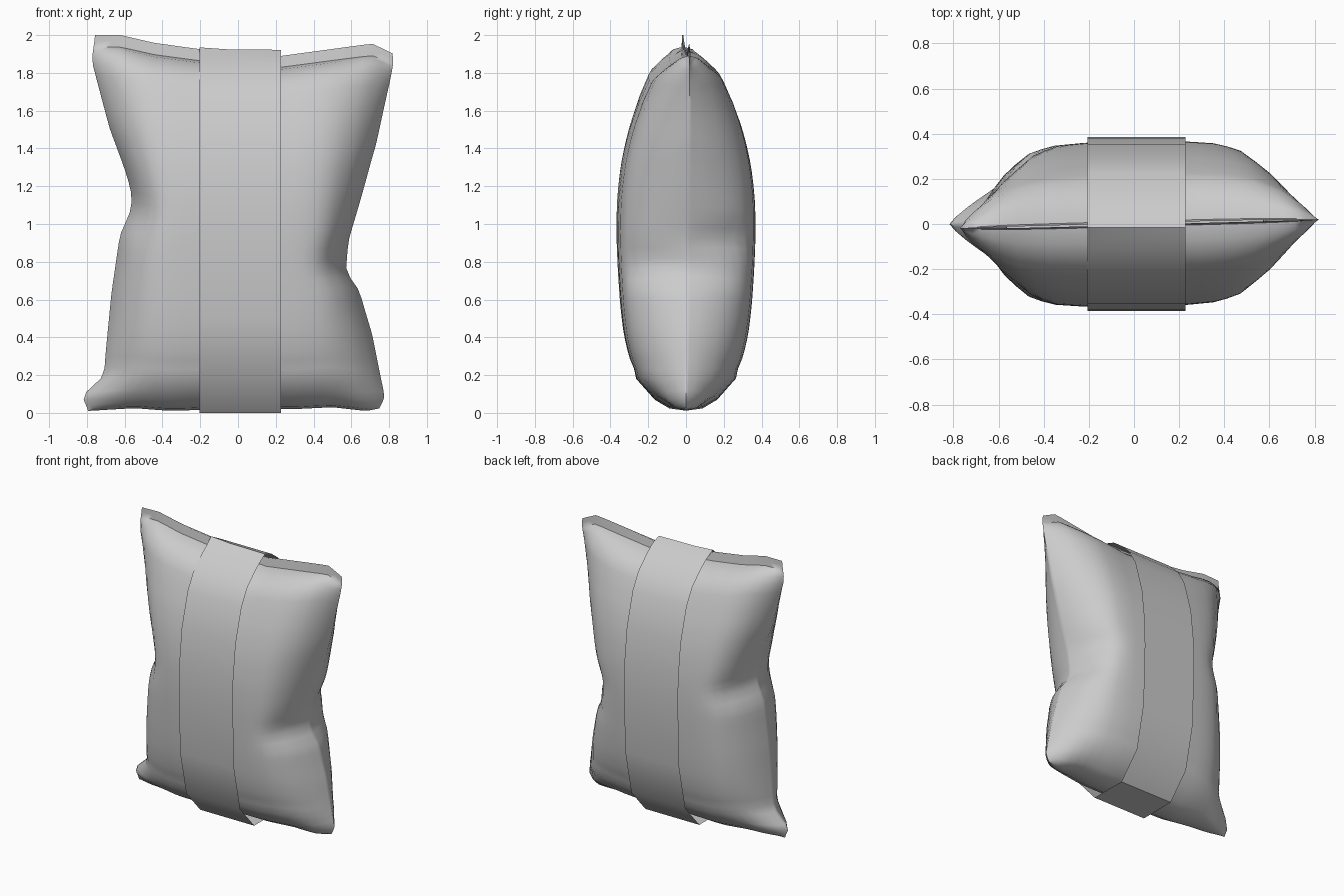
import bpy, bmesh, math

if "Cube" in bpy.data.objects:
    bpy.data.objects.remove(bpy.data.objects["Cube"])


def interp(table, x):
    """Piecewise linear lookup in a list of (x, y) pairs."""
    if x <= table[0][0]:
        return table[0][1]
    for (x0, y0), (x1, y1) in zip(table, table[1:]):
        if x <= x1:
            return y0 + (y1 - y0) * (x - x0) / (x1 - x0)
    return table[-1][1]


def soft(table, x, h):
    """Lookup averaged over a small window, rounding the kinks."""
    return sum(interp(table, x + h * k / 4) for k in range(-4, 5)) / 9


def finish(bm, name, angle):
    bmesh.ops.recalc_face_normals(bm, faces=bm.faces)
    mesh = bpy.data.meshes.new(name)
    bm.to_mesh(mesh)
    bm.free()
    ob = bpy.data.objects.new(name, mesh)
    bpy.context.collection.objects.link(ob)
    bpy.ops.object.select_all(action='DESELECT')
    ob.select_set(True)
    bpy.context.view_layer.objects.active = ob
    bpy.ops.object.shade_smooth_by_angle(angle=math.radians(angle))
    return ob


# Side seams (height, half width), top and bottom seams (x, height)
LEFT = [(0, .79), (.08, .83), (.17, .71), (.3, .70), (.6, .67), (.9, .625), (1.02, .57),
        (1.1, .56), (1.2, .585), (1.45, .68), (1.8, .775), (1.9, .76), (2, .75)]
RIGHT = [(0, .74), (.04, .78), (.4, .71), (.64, .64), (.73, .57), (.9, .585), (1.1, .645),
         (1.4, .73), (1.8, .81), (1.9, .825), (2, .80)]
TOP = [(-.75, 2), (-.62, 2), (-.45, 1.96), (-.2, 1.925), (.23, 1.89), (.71, 1.955), (.825, 1.90)]
BOTTOM = [(-.8, .01), (-.55, .025), (-.35, .01), (0, .025), (.3, .02), (.5, .03), (.68, .01), (.78, .03)]
# Half thickness up the pillow and its falloff towards the side seams
DEPTH = [(0, 0), (.006, .09), (.03, .17), (.085, .265), (.16, .315), (.26, .345), (.42, .365),
         (.53, .37), (.63, .36), (.74, .325), (.84, .265), (.92, .195), (.945, .135),
         (.962, .08), (.968, .012), (1, .004)]
FALLOFF = [(0, 1), (.3, .99), (.55, .955), (.7, .88), (.83, .69), (.92, .44), (.97, .22), (1, 0)]
# Pinch creases: x, z, facing, depth, x spread, z spread
DENTS = [(.53, .80, -1, .05, .08, .08), (.54, .92, 1, .05, .09, .08),
         (-.53, 1.05, -1, .04, .07, .12), (-.54, 1.08, 1, .05, .09, .08)]


def pillow_point(u, t, side):
    h = t * 1.93
    edge = soft(LEFT if u < 0 else RIGHT, h, .03)
    x = .68 * u + math.copysign(abs(u) ** 3, u) * (edge - .68)
    z0, z1 = interp(BOTTOM, x), interp(TOP, x)
    z = z0 + (z1 - z0) * t
    depth = soft(DEPTH, t, .06) if .1 < t < .86 else interp(DEPTH, t)
    y = depth * interp(FALLOFF, abs(u))
    for dx, dz, facing, d, sx, sz in DENTS:
        if facing == side:
            y -= min(d, y * .6) * math.exp(-((x - dx) / sx) ** 2 - ((z - dz) / sz) ** 2)
    return x, side * y + .02 * u * t, z


# Pillow: two puffed sheets welded along the seam
us = [math.sin(math.pi / 2 * (i / 14 - 1)) for i in range(29)]
ts = sorted({d[0] for d in DEPTH if d[0] < .09 or d[0] > .91}
            | {i / 36 for i in range(4, 33)} | {.015, .05, .985})
bm = bmesh.new()
for side in (-1, 1):
    grid = [[bm.verts.new(pillow_point(u, t, side)) for u in us] for t in ts]
    for r0, r1 in zip(grid, grid[1:]):
        for i in range(len(us) - 1):
            bm.faces.new((r0[i], r0[i + 1], r1[i + 1], r1[i]))
bmesh.ops.remove_doubles(bm, verts=bm.verts, dist=.0005)
finish(bm, "pillow", 60)

# Band: a loop of sheet wrapped around the middle
half = [(.06, 1.895), (.12, 1.85), (.22, 1.755), (.285, 1.64), (.352, 1.4), (.38, 1.15), (.385, .95),
        (.37, .5), (.30, .18), (.14, 0)]
loop = [(-.015, 1.925)] + half + [(-y, z) for y, z in reversed(half)]
bm = bmesh.new()
ends = [[bm.verts.new((x, y, z + (lift if z > 1.9 else 0))) for y, z in loop]
        for x, lift in ((-.205, .01), (-.06, 0), (.228, -.003))]
for a, b in zip(ends, ends[1:]):
    for i in range(len(loop)):
        j = (i + 1) % len(loop)
        bm.faces.new((a[i], a[j], b[j], b[i]))
finish(bm, "band", 35)
